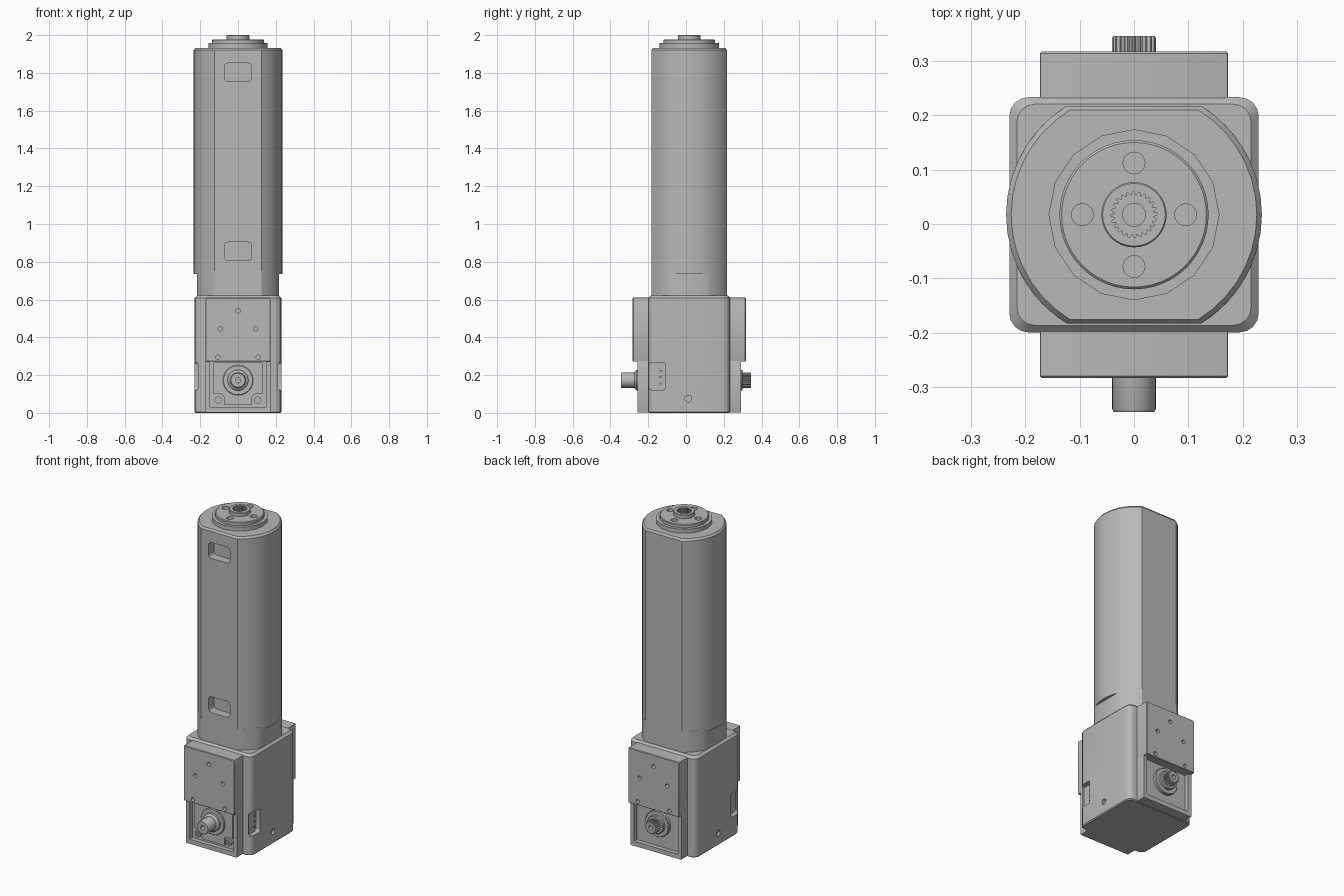
import bpy, bmesh, math
from mathutils import Vector

if "Cube" in bpy.data.objects:
    bpy.data.objects.remove(bpy.data.objects["Cube"])

metal = bpy.data.materials.new("grey metal")
metal.use_nodes = True
GREY = (0.48, 0.48, 0.48, 1)
metal.diffuse_color = GREY
metal.node_tree.nodes["Principled BSDF"].inputs["Base Color"].default_value = GREY

CY = 0.017      # y of the main axis
SHAFT_Z = 0.173  # height of the cross shaft
parts = []


# ---- profiles ----
def circle(r, n=32):
    return [(r * math.cos(math.tau * i / n), r * math.sin(math.tau * i / n)) for i in range(n)]


def gear(r_in, r_out, teeth):
    pts = []
    for i in range(teeth * 4):
        a = math.tau * i / (teeth * 4)
        r = r_out if i % 4 < 2 else r_in
        pts.append((r * math.cos(a), r * math.sin(a)))
    return pts


def rect(hx, hy, r, seg=4):
    pts = []
    for k, (sx, sy) in enumerate([(1, 1), (-1, 1), (-1, -1), (1, -1)]):
        for i in range(seg + 1):
            a = math.pi / 2 * (k + i / seg)
            pts.append((sx * (hx - r) + r * math.cos(a), sy * (hy - r) + r * math.sin(a)))
    return pts


def clipped_circle(r, flat_x, flat_y):
    """Circle cut by flats in x and y."""
    corners = []
    ax = math.acos(min(1, flat_x / r))
    ay = math.asin(flat_y / r)
    quarter = [ax + (ay - ax) * i / 7 for i in range(8)]
    for k in range(2):
        for a in quarter:
            corners.append(a + k * math.pi)
        for a in reversed(quarter):
            corners.append(math.pi - a + k * math.pi)
    pts = []
    for a in corners:
        p = (r * math.cos(a), r * math.sin(a))
        if not pts or (Vector(p) - Vector(pts[-1])).length > 1e-4:
            pts.append(p)
    if (Vector(pts[0]) - Vector(pts[-1])).length < 1e-4:
        pts.pop()
    return pts


# ---- solids ----
def loft(name, pts, layers, axis="z", loc=(0, 0, 0), part=True):
    """Stack a profile along an axis; layers are (height, scale)."""
    bm = bmesh.new()
    rings = []
    for h, s in layers:
        ring = []
        for u, v in pts:
            u, v = u * s, v * s
            co = {"z": (u, v, h), "y": (u, h, v), "x": (h, u, v)}[axis]
            ring.append(bm.verts.new(Vector(co) + Vector(loc)))
        rings.append(ring)
    n = len(pts)
    for a, b in zip(rings, rings[1:]):
        for i in range(n):
            bm.faces.new((a[i], a[(i + 1) % n], b[(i + 1) % n], b[i]))
    bm.faces.new(rings[0])
    bm.faces.new(rings[-1])
    bmesh.ops.recalc_face_normals(bm, faces=bm.faces)
    me = bpy.data.meshes.new(name)
    bm.to_mesh(me)
    bm.free()
    me.materials.append(metal)
    ob = bpy.data.objects.new(name, me)
    bpy.context.scene.collection.objects.link(ob)
    if part:
        parts.append(ob)
    return ob


def cutter(pts, lo, hi, axis, loc):
    ob = loft("cutter", pts, [(lo, 1), (hi, 1)], axis, loc, part=False)
    ob.hide_render = True
    return ob


def carve(ob, cutters):
    for c in cutters:
        m = ob.modifiers.new("cut", "BOOLEAN")
        m.operation = "DIFFERENCE"
        m.solver = "EXACT"
        m.object = c
    dg = bpy.context.evaluated_depsgraph_get()
    me = bpy.data.meshes.new_from_object(ob.evaluated_get(dg))
    ob.modifiers.clear()
    ob.data = me
    for c in cutters:
        bpy.data.objects.remove(c)


# ---- tower ----
loft("tower_foot", clipped_circle(0.235, 0.216, 0.2), [(0.6, 1), (0.75, 1)], loc=(0, CY, 0))
tower = loft("tower", clipped_circle(0.235, 0.235, 0.2),
             [(0.735, 1), (1.92, 1), (1.932, 0.96)], loc=(0, CY, 0))
carve(tower, [cutter(rect(0.072, 0.049, 0.02), -0.25, -0.13, "y", (0, 0, z)) for z in (0.855, 1.803)])

# ---- top flange, hub and bolt holes ----
loft("flange_base", circle(0.157, 16), [(1.925, 1), (1.957, 1)], loc=(0, CY, 0))
flange = loft("flange", circle(0.137, 48), [(1.95, 1), (1.973, 1), (1.977, 0.97)], loc=(0, CY, 0))
hub = loft("hub", circle(0.06), [(1.96, 1), (1.997, 1), (2.0, 0.96)], loc=(0, CY, 0))
holes = []
for k in range(4):
    a = k * math.pi / 2
    holes.append(cutter(circle(0.02, 20), 1.959, 2.05, "z",
                        (0.095 * math.cos(a), CY + 0.095 * math.sin(a), 0)))
carve(flange, holes + [cutter(circle(0.045), 1.9, 2.05, "z", (0, CY, 0))])
carve(hub, [cutter(gear(0.036, 0.042, 24), 1.9, 2.05, "z", (0, CY, 0))])
loft("hub_core", circle(0.022, 20), [(1.95, 1), (1.965, 1)], loc=(0, CY, 0))

# ---- gearbox body ----
body = loft("gearbox", rect(0.229, 0.216, 0.035),
            [(0, 0.975), (0.006, 1), (0.608, 1), (0.622, 0.94)], loc=(0, CY, 0))
cuts = []
for s in (-1, 1):
    lo, hi = sorted((s * 0.2, s * 0.3))
    cuts.append(cutter(rect(0.042, 0.072, 0.012), lo, hi, "x", (0, -0.153, 0.194)))
    lo, hi = sorted((s * 0.215, s * 0.3))
    cuts.append(cutter(circle(0.017, 20), lo, hi, "x", (0, 0.012, 0.075)))
carve(body, cuts)
for s in (-1, 1):
    side = "right" if s < 0 else "left"
    for i in range(3):
        loft(f"{side}_socket_pin_{i + 1}", circle(0.005, 10),
             [(s * 0.195, 1), (s * 0.21, 1)], "x", (0, -0.135, 0.155 + 0.034 * i))

# ---- front and back mounting faces ----
bolts = [(0, 0.54), (-0.093, 0.445), (0.093, 0.445), (-0.108, 0.295), (0.108, 0.295)]
for s, side in ((-1, "front"), (1, "back")):
    def span(a, b):
        return sorted((CY + s * a, CY + s * b))

    def along(*layers):
        return [(CY + s * d, k) for d, k in layers]

    plate = loft(f"{side}_mount_plate", rect(0.173, 0.169, 0.004, 2),
                 along((0.2, 1), (0.296, 1), (0.3, 0.98)), "y", (0, 0, 0.441))
    carve(plate, [cutter(circle(0.012, 16), *span(0.27, 0.33), "y", (x, 0, z)) for x, z in bolts])

    frame = loft(f"{side}_shaft_frame", rect(0.173, 0.14, 0.004, 2),
                 along((0.2, 1), (0.274, 1)), "y", (0, 0, 0.142))
    carve(frame, [cutter(rect(0.15, 0.125, 0.006, 2), *span(0.247, 0.33), "y", (0, 0, 0.155))])
    loft(f"{side}_bearing_ring", circle(0.08), along((0.23, 1), (0.262, 1), (0.266, 0.96)),
         "y", (0, 0, SHAFT_Z))

# ---- front cover with screw pockets ----
cover = loft("front_cover", rect(0.13, 0.113, 0.01, 2), [(-0.22, 1), (-0.24, 1)], "y", (0, 0, 0.157))
carve(cover, [cutter(rect(0.035, 0.035, 0.018), -0.3, -0.2, "y", (s * 0.11, 0, 0.065)) for s in (-1, 1)])
for s, side in ((-1, "right"), (1, "left")):
    screw = loft(f"{side}_cover_screw", circle(0.019, 20), [(-0.22, 1), (-0.243, 1)],
                 "y", (s * 0.105, 0, 0.068))
    carve(screw, [cutter(circle(0.009, 6), -0.3, -0.236, "y", (s * 0.105, 0, 0.068))])

# ---- cross shafts ----
loft("front_shaft_collar", circle(0.055), [(-0.24, 1), (-0.262, 1), (-0.272, 0.75)], "y", (0, 0, SHAFT_Z))
shaft = loft("front_shaft", circle(0.04), [(-0.22, 1), (-0.34, 1), (-0.345, 0.93)], "y", (0, 0, SHAFT_Z))
carve(shaft, [cutter(circle(0.014, 20), -0.4, -0.31, "y", (0, 0, SHAFT_Z))])
loft("back_shaft_collar", circle(0.055), [(0.26, 1), (0.295, 1), (0.3, 0.93)], "y", (0, 0, SHAFT_Z))
spline = loft("back_spline_shaft", gear(0.034, 0.04, 20), [(0.26, 1), (0.342, 1), (0.345, 0.95)],
              "y", (0, 0, SHAFT_Z))
carve(spline, [cutter(circle(0.014, 20), 0.315, 0.4, "y", (0, 0, SHAFT_Z))])

# ---- smooth shading with sharp edges kept ----
bpy.ops.object.select_all(action="DESELECT")
for ob in parts:
    ob.select_set(True)
bpy.context.view_layer.objects.active = parts[0]
bpy.ops.object.shade_smooth_by_angle(angle=math.radians(30))
